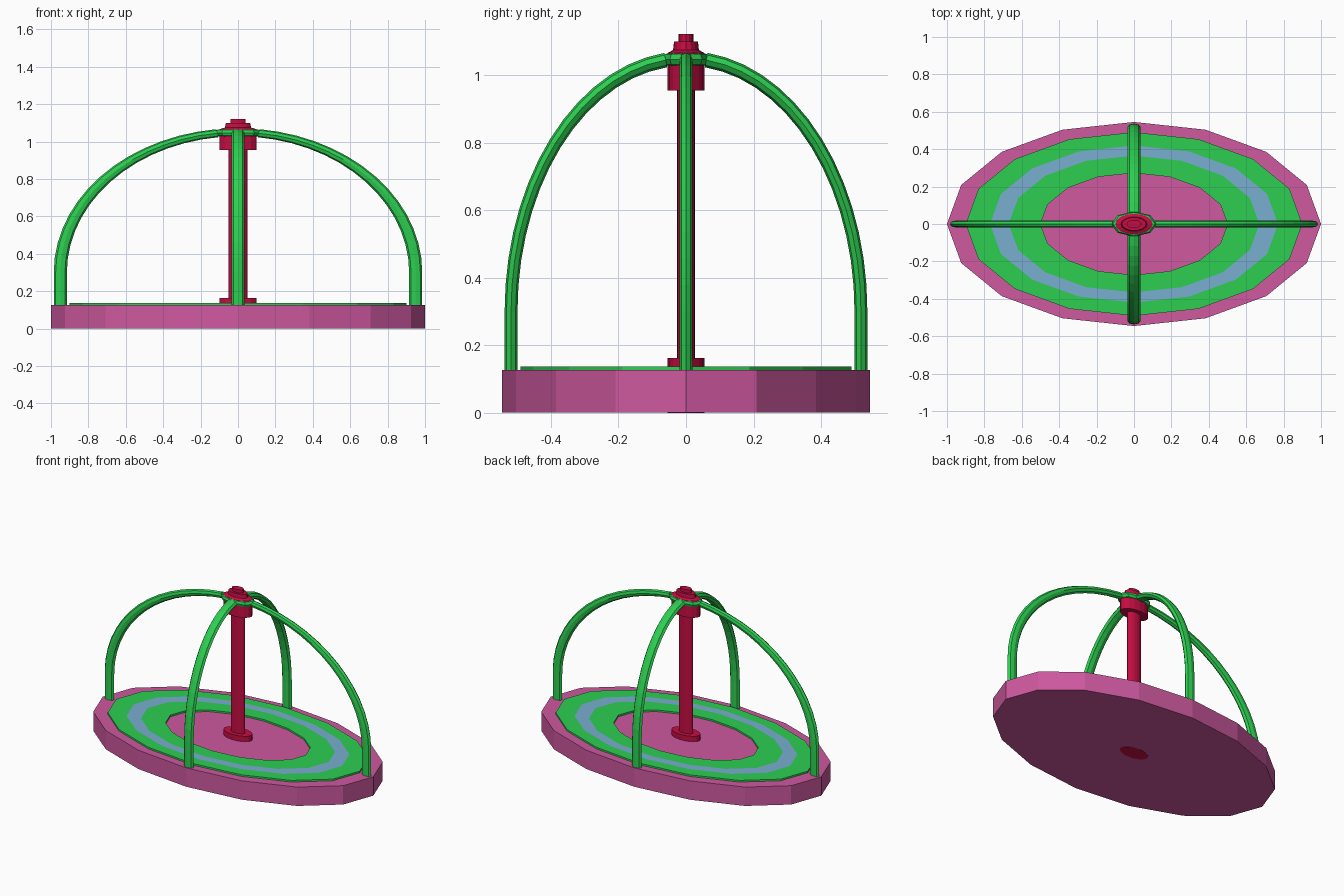
import bpy, bmesh
from math import sin, cos, pi, hypot

cube = bpy.data.objects.get("Cube")
if cube:
    bpy.data.objects.remove(cube, do_unlink=True)

DEPTH = 0.5455   # the whole ride is squashed front to back
FLAT = 0.62      # tubes are squashed in height


def material(name, rgb):
    m = bpy.data.materials.new(name)
    m.use_nodes = True
    m.diffuse_color = (*rgb, 1)
    m.node_tree.nodes["Principled BSDF"].inputs["Base Color"].default_value = (*rgb, 1)
    return m


pink = material("pink", (0.62, 0.10, 0.35))
green = material("green", (0.026, 0.62, 0.082))
blue = material("light blue", (0.19, 0.43, 0.64))
red = material("crimson", (0.56, 0.004, 0.055))


def build(name, rings, mats, close=False, height=1.0, turn=0.0):
    """Skin a list of equal point rings, then turn and squash them."""
    bm = bmesh.new()
    rows = [[bm.verts.new(p) for p in ring] for ring in rings]
    n = len(rows[0])
    pairs = list(zip(rows, rows[1:])) + ([(rows[-1], rows[0])] if close else [])
    for a, b in pairs:
        for i in range(n):
            j = (i + 1) % n
            bm.faces.new((a[i], a[j], b[j], b[i]))
    if not close:
        bm.faces.new(rows[0])
        bm.faces.new(rows[-1])
    bmesh.ops.recalc_face_normals(bm, faces=bm.faces)
    c, s = cos(turn), sin(turn)
    for v in bm.verts:
        x, y, z = v.co
        v.co = (x * c - y * s, (x * s + y * c) * DEPTH, z * height)
    me = bpy.data.meshes.new(name)
    bm.to_mesh(me)
    bm.free()
    for m in mats:
        me.materials.append(m)
    ob = bpy.data.objects.new(name, me)
    bpy.context.collection.objects.link(ob)
    return ob


def lathe(name, profile, mats, sides=16, close=False):
    rings = [[(r * cos(2 * pi * i / sides), r * sin(2 * pi * i / sides), z)
              for i in range(sides)] for r, z in profile]
    return build(name, rings, mats, close)


# Platform and the painted floor ring
lathe("platform", [(1, 0.001), (1, 0.127)], [pink])
ring = lathe("floor_ring", [(0.5, 0.126), (0.5, 0.138), (0.67, 0.138),
                            (0.77, 0.138), (0.9, 0.138), (0.9, 0.126)],
             [green, blue], close=True)
for f in ring.data.polygons:
    r = hypot(f.center.x, f.center.y / DEPTH)
    if f.normal.z > 0.9 and 0.65 < r < 0.76:
        f.material_index = 1

# Centre pole with its foot and stepped cap
lathe("pole_foot", [(0.1, 0), (0.1, 0.163)], [red])
lathe("pole", [(0.05, 0.15), (0.05, 0.96)], [red])
lathe("pole_cap", [(0.1, 0.955), (0.1, 1.066), (0.07, 1.075), (0.065, 1.10),
                   (0.04, 1.10), (0.04, 1.122)], [red])

# Hub ring that the rails join
TUBE = 0.035
hub = [(0.088 + TUBE * cos(k * pi / 4), 1.047 + TUBE * FLAT * sin(k * pi / 4))
       for k in range(8)]
lathe("hub_ring", hub, [green], sides=8, close=True)

# Four arched rails: upright foot, then a quarter ellipse up to the hub
STEPS = 14
SPRING, RISE, REACH = 0.30, 0.75, 0.95
path = [(REACH, 0.12)]
for k in range(STEPS + 1):
    a = k / STEPS * 1.455
    path.append((REACH * cos(a), SPRING + RISE * sin(a)))
path = [(x, z / FLAT) for x, z in path]

sections = []
for k, (x, z) in enumerate(path):
    x0, z0 = path[max(k - 1, 0)]
    x1, z1 = path[min(k + 1, len(path) - 1)]
    length = hypot(x1 - x0, z1 - z0)
    nx, nz = (z1 - z0) / length, -(x1 - x0) / length
    sections.append([(x + nx * TUBE * cos(t), TUBE * sin(t), z + nz * TUBE * cos(t))
                     for t in (i * pi / 4 for i in range(8))])

for i, side in enumerate(("left", "back", "right", "front")):
    build(side + "_rail", sections, [green], height=FLAT, turn=i * pi / 2)
